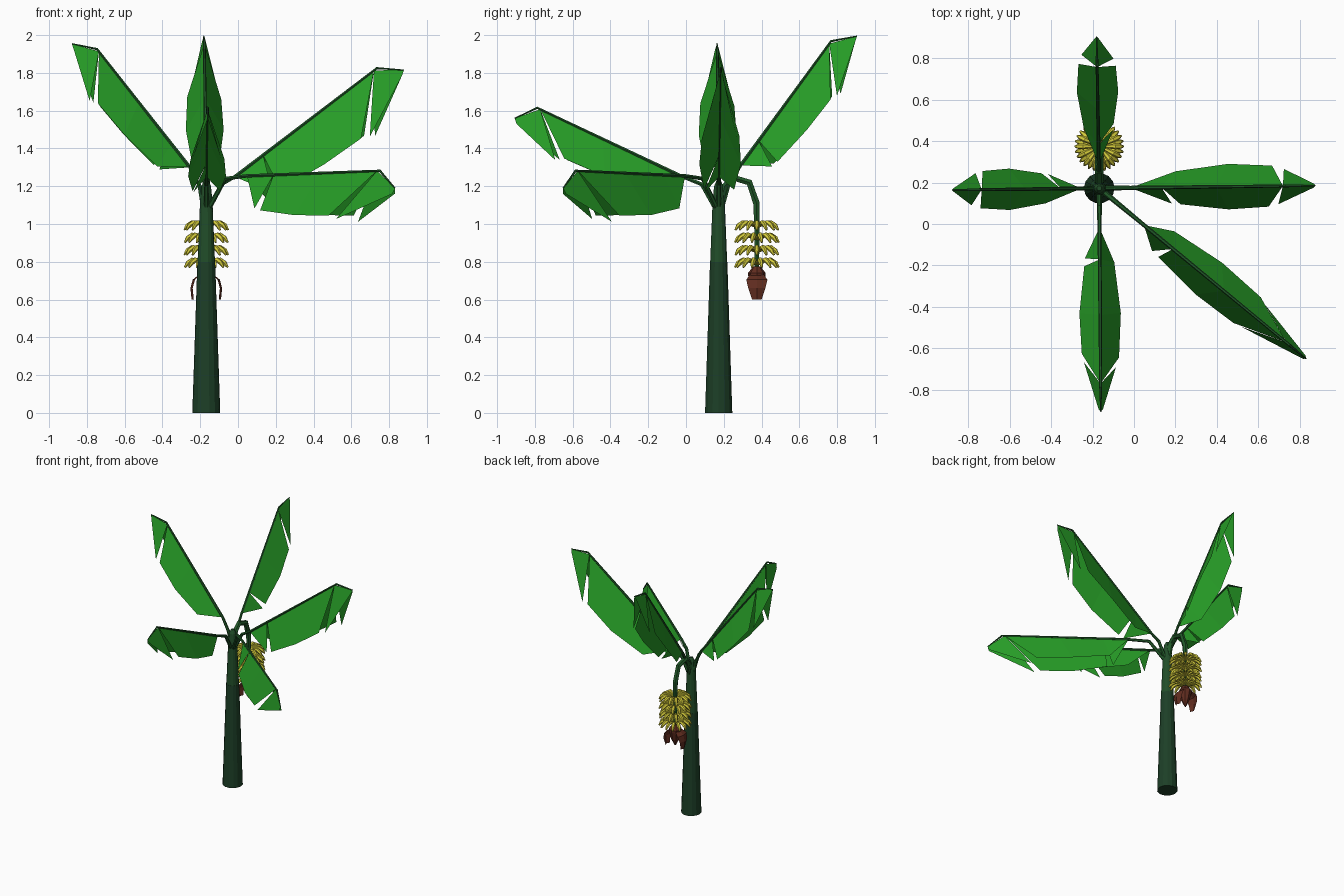
import bpy, math
from math import sin, cos, radians, pi

if "Cube" in bpy.data.objects:
    bpy.data.objects.remove(bpy.data.objects["Cube"])

CX, CY = -0.168, 0.173      # trunk axis
BY = 0.375                  # fruit bunch axis in y


def material(name, col):
    m = bpy.data.materials.new(name)
    m.diffuse_color = (*col, 1)
    m.use_nodes = True
    m.node_tree.nodes["Principled BSDF"].inputs["Base Color"].default_value = m.diffuse_color
    return m


LEAF = material("leaf_green", (0.02, 0.34, 0.02))
STALK = material("stalk_green", (0.015, 0.10, 0.022))
TRUNK_TOP = material("upper_trunk_green", (0.015, 0.075, 0.022))
TRUNK = material("trunk_green", (0.012, 0.05, 0.02))
FRUIT = material("fruit_yellow", (0.68, 0.62, 0.045))
BUD = material("bud_brown", (0.12, 0.026, 0.014))


def mesh_obj(name, verts, faces, mat):
    me = bpy.data.meshes.new(name)
    me.from_pydata(verts, [], faces)
    me.materials.append(mat)
    ob = bpy.data.objects.new(name, me)
    bpy.context.collection.objects.link(ob)
    return ob


def tubes(name, paths, mat, res=1):
    """Each path is a list of (point, radius)."""
    cu = bpy.data.curves.new(name, 'CURVE')
    cu.dimensions = '3D'
    cu.bevel_depth = 1
    cu.bevel_resolution = res
    cu.use_fill_caps = True
    for path in paths:
        s = cu.splines.new('POLY')
        s.points.add(len(path) - 1)
        s.use_smooth = False
        for p, (co, r) in zip(s.points, path):
            p.co = (*co, 1)
            p.radius = r
    cu.materials.append(mat)
    ob = bpy.data.objects.new(name, cu)
    bpy.context.collection.objects.link(ob)
    return ob


def lathe(name, rings, n, x, y, mat):
    verts = [(x + r * cos(2 * pi * i / n), y + r * sin(2 * pi * i / n), z)
             for z, r in rings for i in range(n)]
    faces = [(k * n + i, k * n + (i + 1) % n, (k + 1) * n + (i + 1) % n, (k + 1) * n + i)
             for k in range(len(rings) - 1) for i in range(n)]
    faces += [tuple(range(n))[::-1], tuple(range((len(rings) - 1) * n, len(rings) * n))]
    return mesh_obj(name, verts, faces, mat)


# Trunk: dark lower sheath, lighter upper sheath
lathe("trunk_lower", [(0, 0.074), (0.8, 0.047)], 14, CX, CY, TRUNK)
lathe("trunk_upper", [(0.8, 0.046), (1.12, 0.033), (1.2, 0.025), (1.23, 0.012)], 14, CX, CY, TRUNK_TOP)


def leaf(name, angle, mid, base, shoulder, tip, drop, width):
    """Roof-shaped leaf with torn edges; profile points are (distance from trunk, z)."""
    a = radians(angle)

    def at(r, w, z):
        return (CX + r * cos(a) - w * sin(a), CY + r * sin(a) + w * cos(a), z)

    dr, dz = shoulder[0] - base[0], shoulder[1] - base[1]
    ln = math.hypot(dr, dz)
    pr, pz = dz / ln, -dr / ln

    def edge(t, k, w, side):
        return at(base[0] + dr * t + pr * drop * k, side * width * w, base[1] + dz * t + pz * drop * k)

    def ridge(t):
        return at(base[0] + dr * t, 0, base[1] + dz * t)

    verts, faces = [], []
    # Base tear on one side only, tip tear wider on the other
    for side, e0, e3, e4 in ((1, (0.14, 0.8, 0.7), (0.715, 1.04, 0.9), (0.76, 1.2, 0.75)),
                             (-1, (0.115, 0.8, 0.72), (0.69, 1.04, 0.9), (0.735, 1.13, 0.8))):
        e1 = e0 if side > 0 else (0.16, 0.85, 0.75)
        panels = [
            [ridge(0), ridge(0.2), edge(*e0, side)],
            [ridge(0.2), ridge(0.55), edge(0.44, 1, 1, side), edge(*e1, side)],
            [ridge(0.55), ridge(0.98), edge(*e3, side), edge(0.44, 1, 1, side)],
            [ridge(0.98), at(tip[0], 0, tip[1]), at(tip[0] - 0.01, side * 0.01, tip[1] - 0.03),
             edge(*e4, side)],
        ]
        for p in panels:
            n = len(verts)
            verts += p
            f = tuple(range(n, n + len(p)))
            faces.append(f if side < 0 else f[::-1])
    mesh_obj(name + "_blade", verts, faces, LEAF)
    # Stalk running on as the midrib
    tubes(name + "_stalk", [[(at(0.015, 0, 1.08), 0.014), (at(mid[0], 0, mid[1]), 0.012),
                             (at(base[0], 0, base[1]), 0.010), (at(shoulder[0], 0, shoulder[1]), 0.007),
                             (at(tip[0], 0, tip[1]), 0.003)]], STALK)


leaf("left_leaf", 180.7, (0.035, 1.2), (0.086, 1.30), (0.578, 1.926), (0.712, 1.955), 0.168, 0.10)
leaf("back_leaf", 91, (0.05, 1.2), (0.115, 1.31), (0.595, 1.968), (0.733, 1.995), 0.172, 0.10)
leaf("right_leaf", 0.7, (0.08, 1.21), (0.15, 1.25), (0.903, 1.825), (1.046, 1.815), 0.235, 0.11)
leaf("front_leaf", 270.4, (0.09, 1.21), (0.19, 1.25), (0.96, 1.615), (1.08, 1.56), 0.175, 0.10)
leaf("corner_leaf", -39.5, (0.13, 1.24), (0.28, 1.255), (1.19, 1.282), (1.295, 1.19), 0.22, 0.10)

# Arching fruit stem
tubes("fruit_stem", [[((CX, y, z), r) for y, z, r in (
    (0.18, 1.1, 0.018), (0.205, 1.2, 0.02), (0.25, 1.245, 0.02), (0.335, 1.22, 0.02),
    (0.373, 1.11, 0.02), (0.375, 1.0, 0.016), (0.375, 0.74, 0.014))]], STALK)

# Tiers of curved fruit
for tier in range(4):
    z0 = 0.998 - tier * 0.066
    paths = []
    for i in range(14):
        a = 2 * pi * (i + 0.5 * (tier % 2)) / 14
        paths.append([((CX + r * cos(a), BY + r * sin(a), z0 + dz), rad) for r, dz, rad in (
            (0.01, -0.012, 0.006), (0.045, 0.006, 0.010), (0.075, 0.010, 0.014),
            (0.1, -0.006, 0.013), (0.117, -0.030, 0.005))])
    tubes("fruit_tier_%d" % (tier + 1), paths, FRUIT)

# Flower bud with two hanging bracts
lathe("flower_bud", [(0.775, 0.02), (0.74, 0.047), (0.72, 0.045), (0.66, 0.03), (0.61, 0.006)][::-1],
      8, CX, BY, BUD)
for side, label in ((-1, "left"), (1, "right")):
    rows = [(0.035, 0.735, 0.035), (0.072, 0.705, 0.056), (0.084, 0.66, 0.045), (0.078, 0.6, 0.025)]
    v = [(CX + side * (o - 0.012 * abs(s)), BY + s * w, z) for o, z, w in rows for s in (-1, 0, 1)]
    f = [(k * 3 + j, k * 3 + j + 1, k * 3 + j + 4, k * 3 + j + 3) for k in range(3) for j in range(2)]
    mesh_obj(label + "_bract", v, f, BUD)
